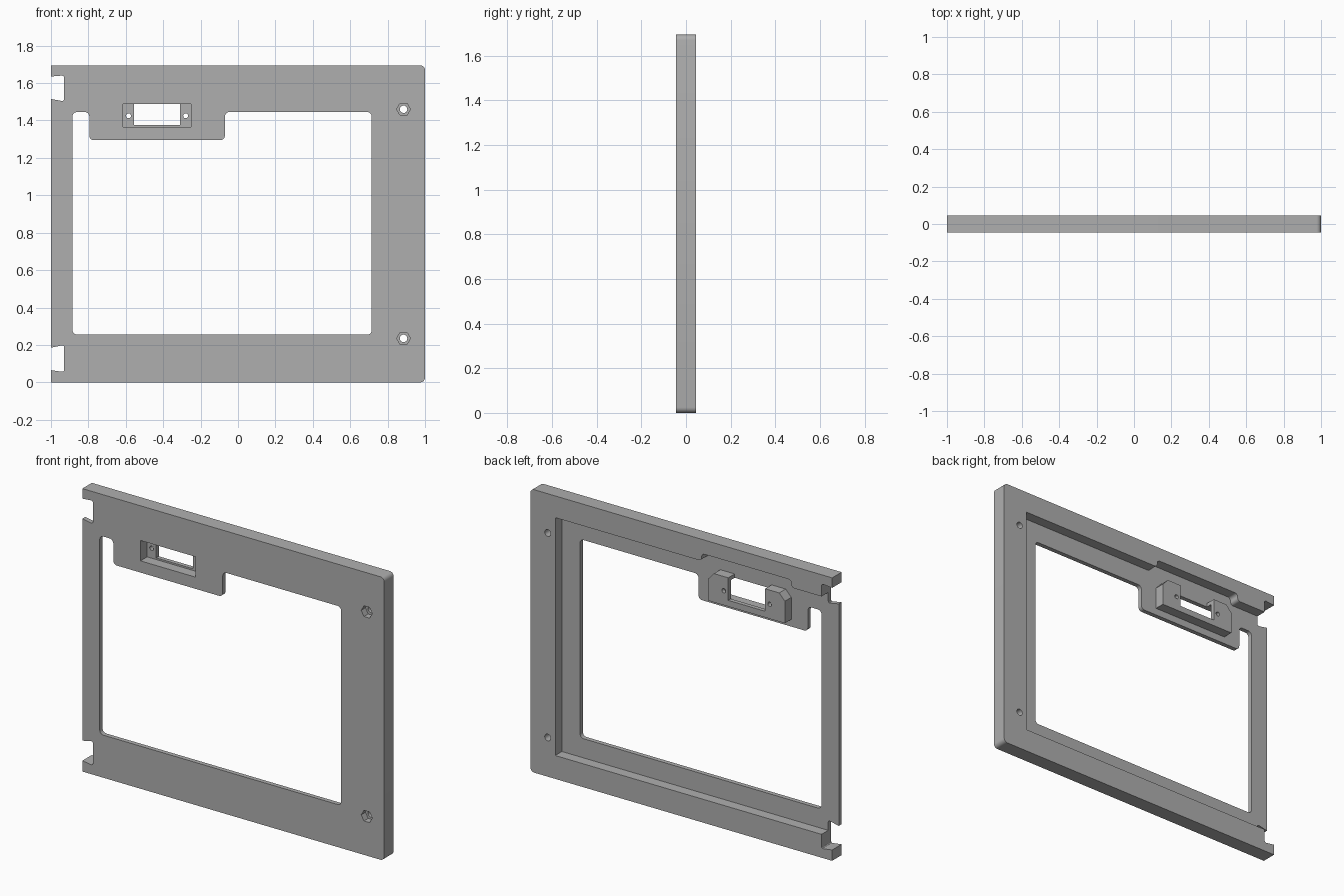
import bpy, bmesh, math
from mathutils import Vector

if "Cube" in bpy.data.objects:
    bpy.data.objects.remove(bpy.data.objects["Cube"])

FRONT, FLOOR, BACK = -0.045, -0.018, 0.045
TOP = 1.695
THROUGH = (-0.1, 0.1)

grey = bpy.data.materials.new("grey plastic")
grey.use_nodes = True
grey.diffuse_color = (0.43, 0.43, 0.43, 1)
grey.node_tree.nodes["Principled BSDF"].inputs["Base Color"].default_value = grey.diffuse_color


def fillet(points, radius, steps=5):
    """Round every corner; radius is one number or one per corner."""
    out = []
    pts = [Vector(p) for p in points]
    radii = radius if isinstance(radius, list) else [radius] * len(pts)
    for i, (p, r) in enumerate(zip(pts, radii)):
        if r == 0:
            out.append(p)
            continue
        a = p + (pts[i - 1] - p).normalized() * r
        b = p + (pts[(i + 1) % len(pts)] - p).normalized() * r
        c = a + b - p
        for k in range(steps + 1):
            t = math.pi / 2 * k / steps
            out.append(c + (a - c) * math.cos(t) + (b - c) * math.sin(t))
    return out


def rect(x0, x1, z0, z1):
    return [(x0, z0), (x1, z0), (x1, z1), (x0, z1)]


def ngon(x, z, radius, sides):
    return [(x + radius * math.cos(math.tau * k / sides),
             z + radius * math.sin(math.tau * k / sides)) for k in range(sides)]


def prism(name, profile, y_range):
    """Extrude an x-z outline along y."""
    y0, y1 = y_range
    bm = bmesh.new()
    face = bm.faces.new([bm.verts.new((p[0], y0, p[1])) for p in profile])
    ext = bmesh.ops.extrude_face_region(bm, geom=[face])
    verts = [v for v in ext["geom"] if isinstance(v, bmesh.types.BMVert)]
    bmesh.ops.translate(bm, vec=(0, y1 - y0, 0), verts=verts)
    bmesh.ops.recalc_face_normals(bm, faces=bm.faces)
    mesh = bpy.data.meshes.new(name)
    bm.to_mesh(mesh)
    bm.free()
    mesh.materials.append(grey)
    obj = bpy.data.objects.new(name, mesh)
    bpy.context.collection.objects.link(obj)
    return obj


def combine(target, tool, operation="DIFFERENCE"):
    """Apply one boolean and discard the tool."""
    mod = target.modifiers.new("boolean", "BOOLEAN")
    mod.operation, mod.solver, mod.object = operation, "EXACT", tool
    bpy.context.view_layer.update()
    deps = bpy.context.evaluated_depsgraph_get()
    mesh = bpy.data.meshes.new_from_object(target.evaluated_get(deps))
    target.modifiers.clear()
    target.data = mesh
    bpy.data.objects.remove(tool)


def cut(profile, y_range):
    combine(panel, prism("cutter", profile, y_range))


# Panel with two rounded corners on the free edge
panel = prism("door_frame", fillet(rect(-1, 1, 0, TOP), [0, 0.025, 0.025, 0]), (FRONT, BACK))

# Rear recess, open at the hinge edge and raised behind the latch
recess = [(-1.1, 0.14), (0.835, 0.14), (0.835, 1.565), (-0.135, 1.565),
          (-0.135, 1.61), (-0.73, 1.61), (-0.73, 1.565), (-1.1, 1.565)]
cut(fillet(recess, [0, 0, 0, 0.02, 0.02, 0.02, 0.02, 0]), (FLOOR, 0.1))

# Window with a tab hanging down for the latch
window = [(-0.885, 0.255), (0.715, 0.255), (0.715, 1.445), (-0.07, 1.445),
          (-0.07, 1.295), (-0.795, 1.295), (-0.795, 1.445), (-0.885, 1.445)]
cut(fillet(window, 0.024), THROUGH)

# Hinge notches
for z0, z1, bottom_skew in ((0.065, 0.185, -0.01), (1.515, 1.635, -0.013)):
    top_skew = 0.015 if z0 < 1 else 0.006
    notch = [(-1.1, z0), (-1, z0), (-0.93, z0 + bottom_skew),
             (-0.93, z1 + top_skew), (-1, z1), (-1.1, z1)]
    cut(fillet(notch, [0, 0, 0.012, 0.012, 0, 0], 3), THROUGH)

# Latch housing: a U-shaped block with chamfered shoulders
housing = [(-0.685, 1.338), (-0.178, 1.338), (-0.178, 1.47), (-0.215, 1.51),
           (-0.31, 1.51), (-0.31, 1.375), (-0.555, 1.375), (-0.555, 1.51),
           (-0.648, 1.51), (-0.685, 1.47)]
combine(panel, prism("latch_housing", housing, (-0.03, BACK - 0.002)), "UNION")

# Latch pocket, slot and screw holes
cut(rect(-0.615, -0.25, 1.365, 1.487), (-0.1, 0.018))
cut(rect(-0.555, -0.31, 1.375, 1.487), THROUGH)
for x in (-0.585, -0.28):
    cut(ngon(x, 1.425, 0.013, 20), THROUGH)

# Hexagonal nut pockets with bolt holes
for z in (0.235, 1.46):
    cut(ngon(0.885, z, 0.037, 6), (-0.1, -0.005))
    cut(ngon(0.885, z, 0.02, 24), THROUGH)

bpy.ops.object.select_all(action="DESELECT")
panel.select_set(True)
bpy.context.view_layer.objects.active = panel
bpy.ops.object.shade_smooth_by_angle(angle=math.radians(30))
